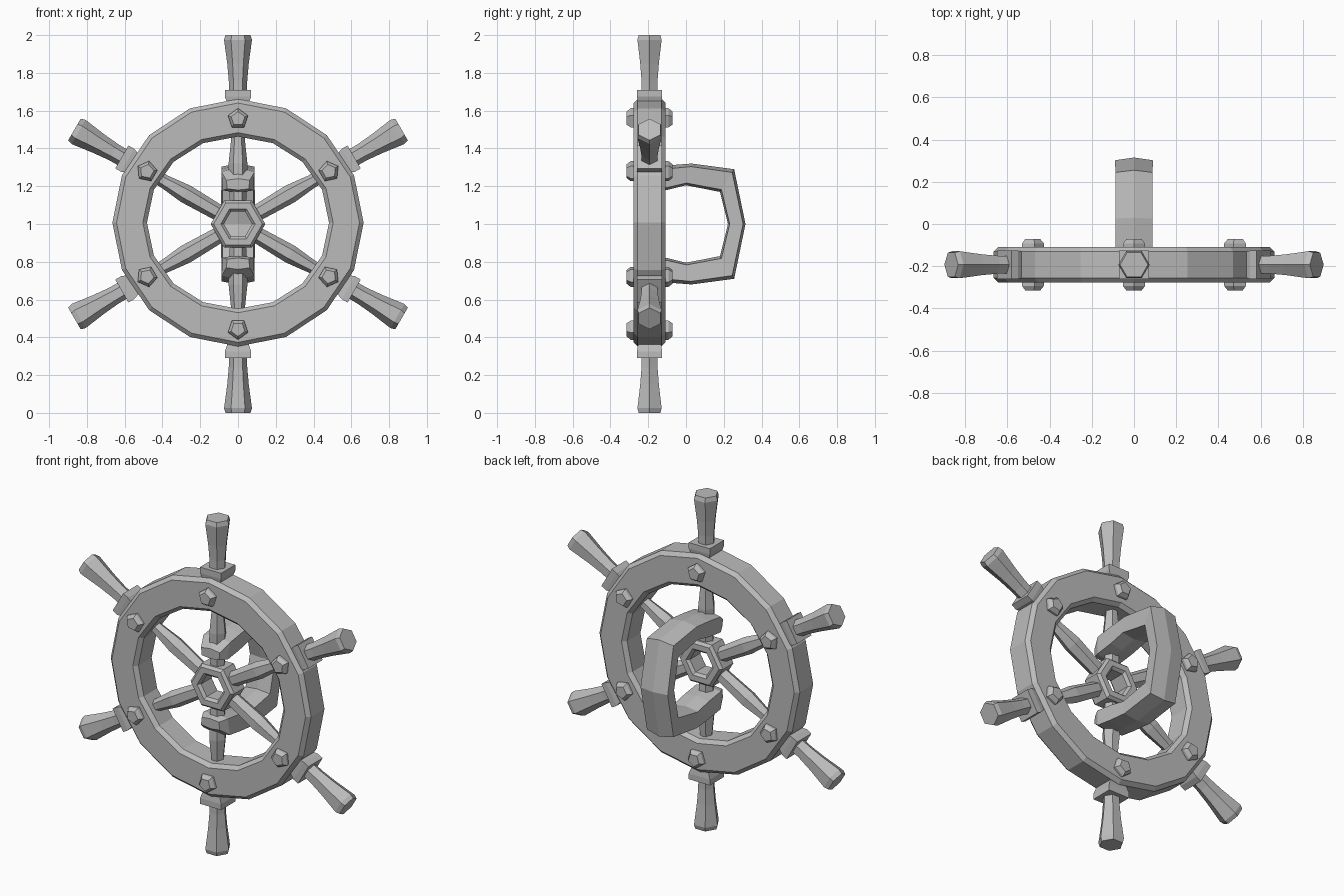
import bpy, bmesh, math
from mathutils import Matrix, Vector

if "Cube" in bpy.data.objects:
    bpy.data.objects.remove(bpy.data.objects["Cube"])

grey = bpy.data.materials.new("plain_grey")
grey.use_nodes = True
COLOUR = (0.5, 0.5, 0.5, 1)
grey.diffuse_color = COLOUR
grey.node_tree.nodes["Principled BSDF"].inputs["Base Color"].default_value = COLOUR

WHEEL = Matrix.Translation((0, -0.193, 1.0))


def loft(name, rings, matrix=Matrix(), loop=False):
    """Skin a row of equal cross-sections, capped unless it loops."""
    bm = bmesh.new()
    rows = [[bm.verts.new(p) for p in ring] for ring in rings]
    n = len(rows[0])
    pairs = list(zip(rows, rows[1:])) + ([(rows[-1], rows[0])] if loop else [])
    for a, b in pairs:
        for i in range(n):
            j = (i + 1) % n
            bm.faces.new((a[i], a[j], b[j], b[i]))
    if not loop:
        bm.faces.new(rows[0])
        bm.faces.new(rows[-1])
    bmesh.ops.recalc_face_normals(bm, faces=bm.faces)
    mesh = bpy.data.meshes.new(name)
    bm.to_mesh(mesh)
    bm.free()
    mesh.materials.append(grey)
    obj = bpy.data.objects.new(name, mesh)
    obj.matrix_world = matrix
    bpy.context.collection.objects.link(obj)
    return obj


def hex_bar(stations):
    """Hexagon sections along z from (height, radius) pairs."""
    return [[(w * math.cos(k * math.pi / 3), w * math.sin(k * math.pi / 3), h)
             for k in range(6)] for h, w in stations]


def annulus(profile, sides, inner_squash=1.0):
    """Sections of a ring around y from (radius, depth) pairs; inner half may be squashed."""
    rings = []
    for k in range(sides):
        a = math.tau * k / sides
        rings.append([(r * math.cos(a), y,
                       r * math.sin(a) * (inner_squash if i >= len(profile) // 2 else 1))
                      for i, (r, y) in enumerate(profile)])
    return rings


def bevelled(outer, inner, depth, cut):
    return [(outer - cut, -depth), (outer, cut - depth), (outer, depth - cut),
            (outer - cut, depth), (inner + cut, depth), (inner, depth - cut),
            (inner, cut - depth), (inner + cut, -depth)]


# Rim and open hub
loft("rim", annulus(bevelled(0.665, 0.482, 0.085, 0.022), 16, 0.96),
     Matrix.Translation((0, -0.193, 1.007)) @ Matrix.Diagonal((1, 1, 0.985, 1)), True)
loft("hub", annulus(bevelled(0.145, 0.075, 0.065, 0.016), 6), WHEEL, True)

# Six spokes, each with collar, handle and a bolt on both faces
for k in range(6):
    turn = WHEEL @ Matrix.Rotation(k * math.pi / 3, 4, 'Y')
    loft(f"spoke_{k}", hex_bar([(0.11, 0.043), (0.2, 0.046), (0.32, 0.05),
                                (0.45, 0.036), (0.52, 0.036)]), turn)
    collar = [(0.62, 0.05, 0.058), (0.675, 0.07, 0.067), (0.71, 0.07, 0.067)]
    loft(f"collar_{k}", [[(-x, -y, h), (x, -y, h), (x, y, h), (-x, y, h)]
                         for h, x, y in collar], turn)
    loft(f"handle_{k}", hex_bar([(0.69, 0.048), (0.76, 0.049), (0.85, 0.057),
                                 (0.975, 0.074), (1.0, 0.066)]), turn)
    for side, label in ((-1, "front"), (1, "back")):
        rings = []
        for depth, r in ((0.075, 0.056), (0.1, 0.056), (0.122, 0.038)):
            rings.append([(r * math.sin(math.tau * i / 5), side * depth,
                           0.557 + r * math.cos(math.tau * i / 5)) for i in range(5)])
        loft(f"{label}_bolt_{k}", rings, turn)

# Bent grip behind the hub: outer (y, z), inner (y, z), half width
upper = [((-0.262, 1.24), (-0.262, 1.18), 0.062),
         ((-0.2, 1.295), (-0.215, 1.165), 0.088),
         ((-0.1, 1.31), (-0.1, 1.18), 0.088),
         ((0.03, 1.32), (0.0, 1.205), 0.088),
         ((0.255, 1.29), (0.18, 1.17), 0.088)]
middle = [((0.315, 1.0), (0.222, 1.0), 0.09)]
lower = [((o[0], 2 - o[1]), (i[0], 2 - i[1]), w) for o, i, w in reversed(upper)]
sections = []
for o, i, w in upper + middle + lower:
    out, inn = Vector((0, *o)), Vector((0, *i))
    a, b = out.lerp(inn, 0.14), out.lerp(inn, 0.9)
    wide, slim = Vector((w, 0, 0)), Vector((w * 0.92, 0, 0))
    sections.append([out, a + wide, b + slim, inn, b - slim, a - wide])
loft("rear_grip", sections)
